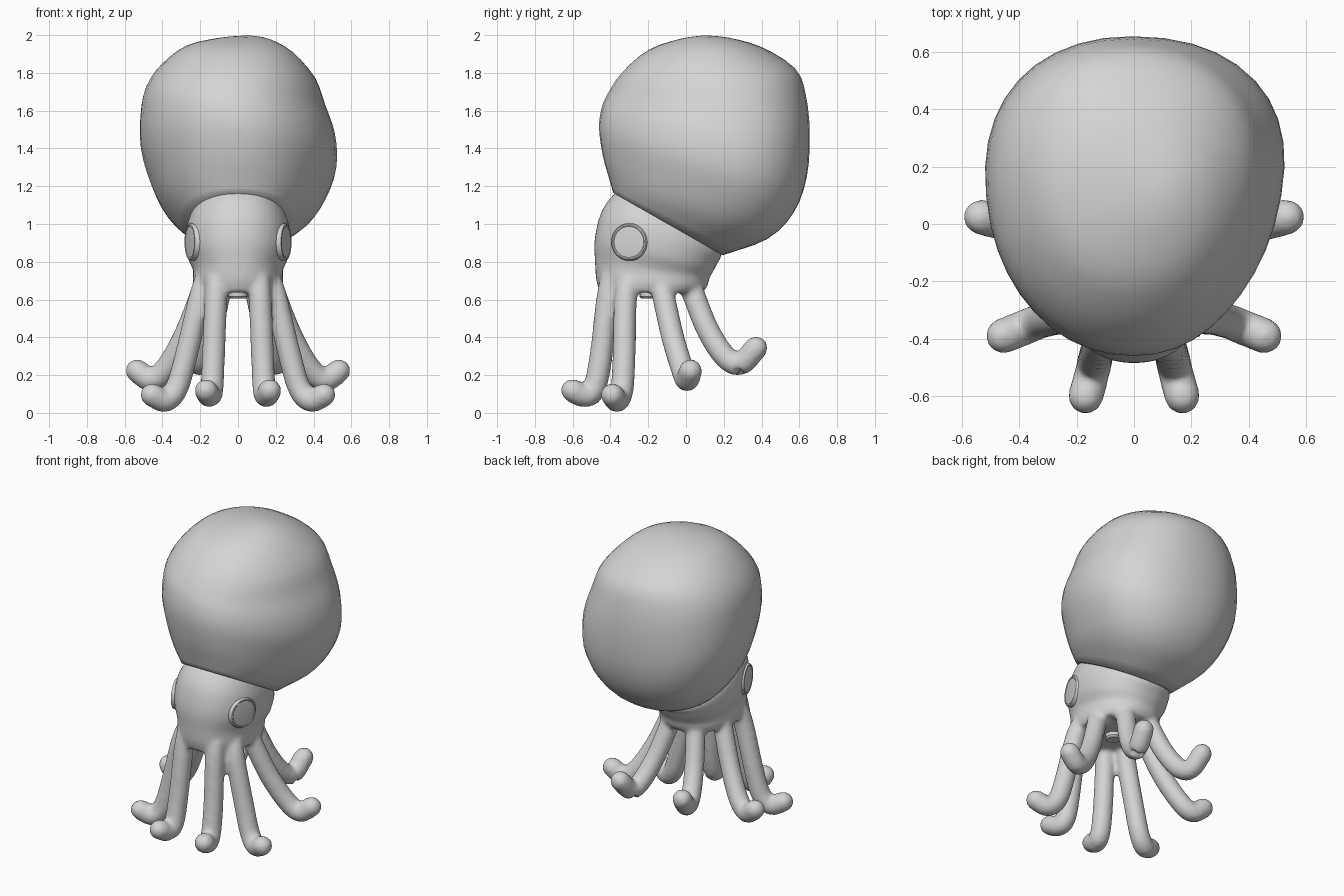
import bpy, bmesh, math
from mathutils import Vector

if "Cube" in bpy.data.objects:
    bpy.data.objects.remove(bpy.data.objects["Cube"])

skin = bpy.data.materials.new("pale grey skin")
skin.diffuse_color = (0.66, 0.66, 0.66, 1)
skin.use_nodes = True
skin.node_tree.nodes["Principled BSDF"].inputs["Base Color"].default_value = skin.diffuse_color


def smooth_path(points, steps):
    """Catmull-Rom interpolation of equally long tuples."""
    pts = [Vector(p) for p in points]
    pts = [pts[0] * 2 - pts[1]] + pts + [pts[-1] * 2 - pts[-2]]
    out = []
    for i in range(1, len(pts) - 2):
        a, b, c, d = pts[i - 1:i + 3]
        for s in range(steps):
            t = s / steps
            out.append(0.5 * (2 * b + (c - a) * t + (2 * a - 5 * b + 4 * c - d) * t * t
                              + (3 * b - a - 3 * c + d) * t ** 3))
    return out + [pts[-2]]


def loft(bm, rings):
    """Closed skin over a list of point rings."""
    loops = [[bm.verts.new(p) for p in ring] for ring in rings]
    n = len(loops[0])
    for a, b in zip(loops, loops[1:]):
        for i in range(n):
            j = (i + 1) % n
            bm.faces.new((a[i], a[j], b[j], b[i]))
    bm.faces.new(loops[0][::-1])
    bm.faces.new(loops[-1])


def tilted_ring(row, n, power=2.0, shear=0.0, egg=0.0):
    """Ring from front y, front z, back y, back z, half width, x offset.
    Egg narrows the front, a little more on the right."""
    fy, fz, by, bz, hw, ox = row
    ring = []
    for i in range(n):
        a = 2 * math.pi * i / n
        c, s = math.cos(a), math.sin(a)
        c = math.copysign(abs(c) ** (2 / power), c)
        s = math.copysign(abs(s) ** (2 / power), s)
        t = (s + 1) / 2
        x = hw * c * (1 + egg * s * (1.2 if c > 0 else 0.65))
        ring.append(Vector((x + ox, fy + (by - fy) * t, fz + (bz - fz) * t - shear * x)))
    return ring


def tube(bm, path, r_root, r_tip, n=14):
    """Tapering tube with a rounded tip."""
    pts = smooth_path(path, 5)
    rings = []
    last = len(pts) - 1

    def ring(p, d, r):
        u = d.cross(Vector((0.3, 1, 0.2))).normalized()
        v = d.cross(u)
        return [p + r * (u * math.cos(2 * math.pi * i / n) + v * math.sin(2 * math.pi * i / n))
                for i in range(n)]
    for k, p in enumerate(pts):
        d = (pts[min(k + 1, last)] - pts[max(k - 1, 0)]).normalized()
        rings.append(ring(p, d, r_root + (r_tip - r_root) * k / last))
    for a in (0.5, 0.95, 1.3):
        rings.append(ring(pts[-1] + d * r_tip * math.sin(a), d, r_tip * math.cos(a)))
    loft(bm, rings)


def finish(name, bm):
    bmesh.ops.recalc_face_normals(bm, faces=bm.faces[:])
    me = bpy.data.meshes.new(name)
    bm.to_mesh(me)
    bm.free()
    me.materials.append(skin)
    for p in me.polygons:
        p.use_smooth = True
    ob = bpy.data.objects.new(name, me)
    bpy.context.collection.objects.link(ob)
    return ob


# Large bulbous mantle leaning backwards
mantle_rows = [
    (-0.385, 1.165, 0.195, 0.835, 0.275, 0),
    (-0.41, 1.25, 0.43, 0.92, 0.385, 0),
    (-0.44, 1.36, 0.57, 1.06, 0.458, 0),
    (-0.46, 1.50, 0.64, 1.25, 0.510, 0),
    (-0.45, 1.60, 0.655, 1.48, 0.508, -0.005),
    (-0.42, 1.68, 0.635, 1.68, 0.47, -0.015),
    (-0.34, 1.80, 0.58, 1.82, 0.405, 0.0),
    (-0.20, 1.92, 0.40, 1.935, 0.28, 0.01),
    (-0.03, 1.98, 0.23, 1.985, 0.13, 0.04),
    (0.08, 1.997, 0.12, 1.998, 0.02, 0.05)]
bm = bmesh.new()
rows = smooth_path(mantle_rows, 3)
rings = []
for k, r in enumerate(rows):
    t = k / (len(rows) - 1)
    w = math.sin(math.pi * t)
    rings.append(tilted_ring(r, 40, 2.25 - 0.2 * t, 0.10 * w, 0.27 * w * (1 - t)))
loft(bm, rings)
finish("mantle", bm)

# Head and eight arms, fused into one skin
head_rows = [
    (-0.33, 1.19, 0.17, 0.91, 0.235, 0),
    (-0.385, 1.155, 0.188, 0.83, 0.265, 0),
    (-0.45, 1.06, 0.17, 0.80, 0.278, 0),
    (-0.484, 0.92, 0.148, 0.755, 0.270, 0),
    (-0.482, 0.80, 0.125, 0.715, 0.238, 0),
    (-0.475, 0.70, 0.115, 0.675, 0.240, 0),
    (-0.455, 0.638, 0.09, 0.638, 0.225, 0)]
arm_paths = [
    [(.11, -.39, .72), (.117, -.415, .6), (.13, -.45, .3), (.138, -.485, .13),
     (.15, -.535, .09), (.168, -.60, .118)],
    [(.165, -.29, .72), (.203, -.32, .6), (.275, -.328, .3), (.325, -.338, .13),
     (.385, -.362, .066), (.455, -.39, .095)],
    [(.165, -.14, .72), (.205, -.115, .6), (.285, -.07, .4), (.38, -.02, .235),
     (.46, .005, .175), (.533, .024, .222)],
    [(.08, .01, .72), (.105, .05, .6), (.145, .12, .43), (.185, .21, .295),
     (.21, .29, .26), (.232, .37, .343)]]
bm = bmesh.new()
loft(bm, [tilted_ring(r, 40, 2.2) for r in smooth_path(head_rows, 3)])
for path in arm_paths:
    for side in (1, -1):
        tube(bm, [(side * x, y, z) for x, y, z in path], 0.061, 0.063)
head = finish("head_and_arms", bm)
fuse = head.modifiers.new("fuse", 'REMESH')
fuse.mode = 'VOXEL'
fuse.voxel_size = 0.014
fuse.use_smooth_shade = True
relax = head.modifiers.new("relax", 'SMOOTH')
relax.factor = 0.5
relax.iterations = 6

# Mouth disc under the head
bm = bmesh.new()
loft(bm, [[Vector((r * math.cos(math.tau * i / 20), -0.195 + r * math.sin(math.tau * i / 20), z))
           for i in range(20)] for r, z in ((0.05, 0.68), (0.05, 0.615), (0.04, 0.605))])
mouth = finish("mouth", bm)

# Low round eyes with a soft rim and a shallow inner face
eye_profile = [(0.100, -0.04), (0.099, 0.002), (0.094, 0.009), (0.087, 0.011),
               (0.082, 0.008), (0.076, 0.009)]
eyes = []
for side, label in ((1, "right"), (-1, "left")):
    bm = bmesh.new()
    out = Vector((side * math.cos(0.3), -math.sin(0.3), 0))
    along = Vector((0, 0, 1)).cross(out)
    centre = Vector((side * 0.247, -0.30, 0.905))
    loft(bm, [[centre + out * h + r * (along * math.cos(math.tau * i / 32)
                                       + Vector((0, 0, math.sin(math.tau * i / 32))))
               for i in range(32)] for r, h in eye_profile])
    eyes.append(finish(label + "_eye", bm))

# Keep rims crisp
for ob in eyes + [mouth]:
    bpy.context.view_layer.objects.active = ob
    ob.select_set(True)
bpy.ops.object.shade_smooth_by_angle(angle=math.radians(35))
